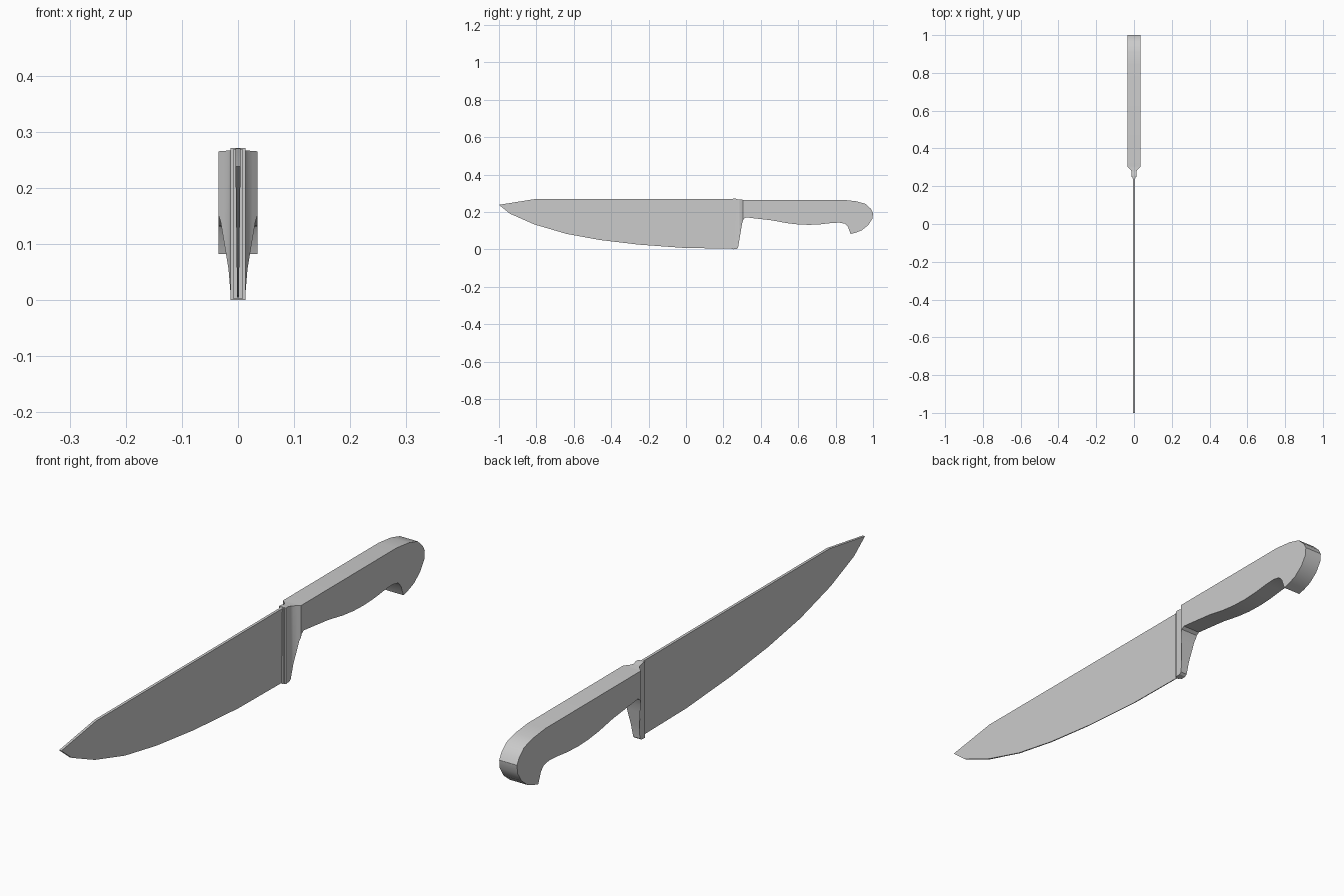
import bpy, bmesh, math

if "Cube" in bpy.data.objects:
    bpy.data.objects.remove(bpy.data.objects["Cube"])

def plate(name, profile, cuts, half_width):
    """Extrude a (y, z) outline across x, slice it at y cuts, set thickness."""
    bm = bmesh.new()
    face = bm.faces.new([bm.verts.new((-1, y, z)) for y, z in profile])
    out = bmesh.ops.extrude_face_region(bm, geom=[face], use_keep_orig=True)
    for v in out["geom"]:
        if isinstance(v, bmesh.types.BMVert):
            v.co.x = 1
    for y in cuts:
        bmesh.ops.bisect_plane(bm, geom=bm.verts[:] + bm.edges[:] + bm.faces[:],
                               plane_co=(0, y, 0), plane_no=(0, 1, 0))
    for v in bm.verts:
        v.co.x = math.copysign(half_width(v.co.y, v.co.z), v.co.x)
    bmesh.ops.recalc_face_normals(bm, faces=bm.faces[:])
    mesh = bpy.data.meshes.new(name)
    bm.to_mesh(mesh)
    bm.free()
    obj = bpy.data.objects.new(name, mesh)
    bpy.context.collection.objects.link(obj)
    bpy.ops.object.select_all(action='DESELECT')
    obj.select_set(True)
    bpy.context.view_layer.objects.active = obj
    bpy.ops.object.shade_smooth_by_angle(angle=math.radians(30))
    return obj

# Blade: thin wedge, thickest along the spine
plate("blade",
      [(-1, 0.238), (-0.8, 0.27), (0.26, 0.27), (0.26, 0.004), (0.0, 0.007),
       (-0.25, 0.025), (-0.46, 0.05), (-0.64, 0.083), (-0.81, 0.133), (-0.94, 0.19)],
      [], lambda y, z: 0.0015 + 0.0125 * z)

# Handle with bolster: narrow at the blade, flaring to full width
flare = [(0.278, 0.013), (0.286, 0.017), (0.295, 0.026), (0.304, 0.035)]

def handle_width(y, z):
    if y <= flare[0][0]:
        return flare[0][1]
    for (y0, w0), (y1, w1) in zip(flare, flare[1:]):
        if y <= y1:
            return w0 + (w1 - w0) * (y - y0) / (y1 - y0)
    return flare[-1][1]

plate("handle_and_bolster",
      [(0.25, 0.271), (0.265, 0.271), (0.278, 0.267), (0.304, 0.265), (0.84, 0.265),
       (0.91, 0.257), (0.96, 0.243), (0.988, 0.217), (1.0, 0.195), (0.997, 0.165),
       (0.975, 0.13), (0.94, 0.102), (0.91, 0.09), (0.88, 0.082), (0.866, 0.12),
       (0.85, 0.137), (0.82, 0.143), (0.78, 0.141), (0.72, 0.134), (0.66, 0.131),
       (0.6, 0.133), (0.54, 0.14), (0.46, 0.155), (0.39, 0.163), (0.32, 0.171),
       (0.308, 0.163), (0.3, 0.14), (0.278, 0.008), (0.27, 0.002), (0.25, 0.0)],
      [y for y, _ in flare], handle_width)

# Raised collar where the blade enters the bolster
plate("bolster_collar",
      [(0.242, 0.269), (0.252, 0.269), (0.252, 0.002), (0.242, 0.002)],
      [], lambda y, z: 0.008)
